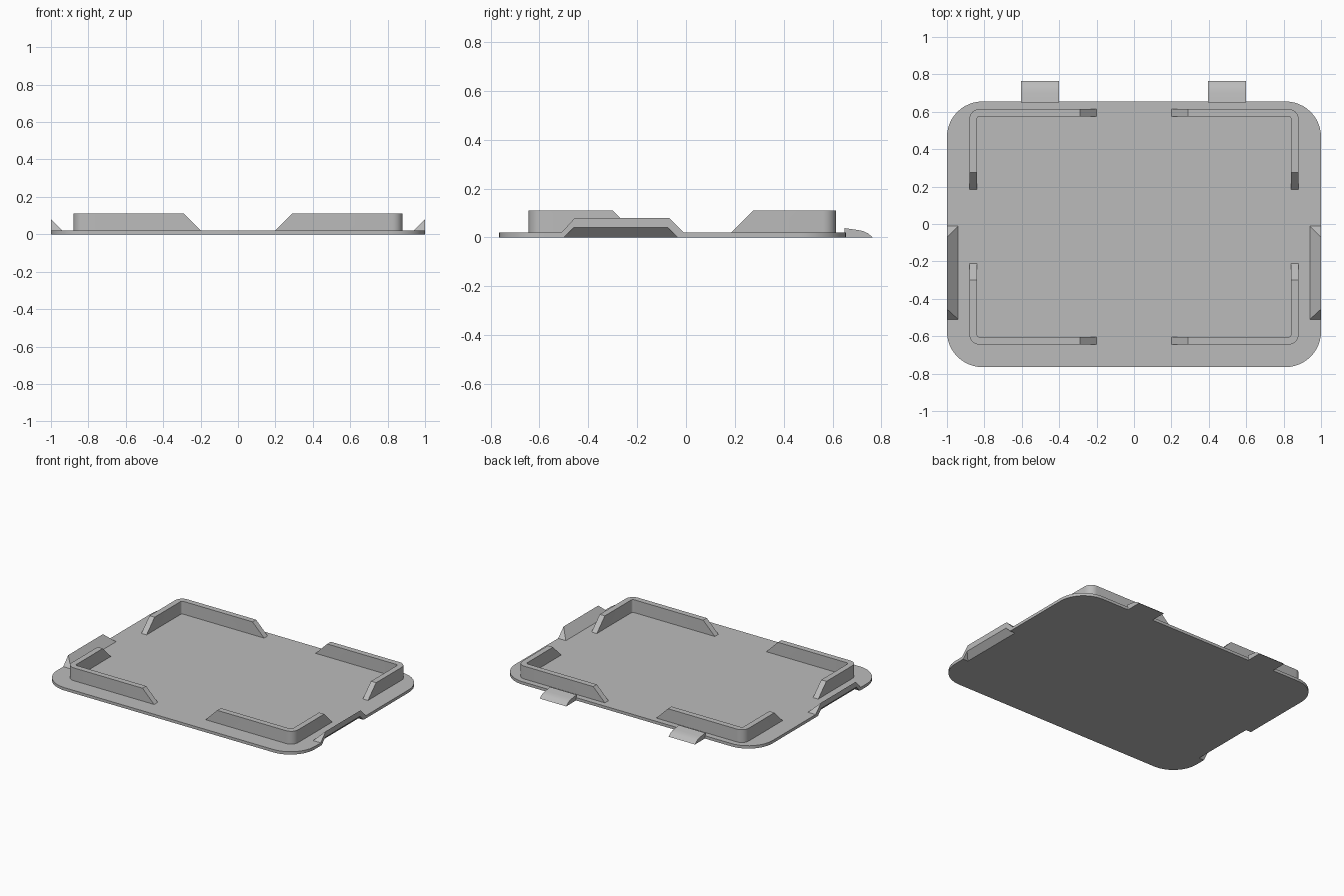
import bpy, bmesh, math
from mathutils import Vector

cube = bpy.data.objects.get("Cube")
if cube:
    bpy.data.objects.remove(cube, do_unlink=True)

grey = bpy.data.materials.new("plain grey")
grey.use_nodes = True
tone = (0.5, 0.5, 0.5, 1)
grey.diffuse_color = tone
grey.node_tree.nodes["Principled BSDF"].inputs["Base Color"].default_value = tone


def make_object(name, bm):
    bmesh.ops.recalc_face_normals(bm, faces=bm.faces)
    mesh = bpy.data.meshes.new(name)
    bm.to_mesh(mesh)
    bm.free()
    mesh.materials.append(grey)
    obj = bpy.data.objects.new(name, mesh)
    bpy.context.collection.objects.link(obj)
    return obj


def extrude(name, points, offset):
    """Solid from a flat outline pushed along an offset."""
    bm = bmesh.new()
    face = bm.faces.new([bm.verts.new(p) for p in points])
    top = bmesh.ops.extrude_face_region(bm, geom=[face])["geom"]
    verts = [v for v in top if isinstance(v, bmesh.types.BMVert)]
    bmesh.ops.translate(bm, verts=verts, vec=offset)
    return make_object(name, bm)


def hull(name, points):
    bm = bmesh.new()
    for p in points:
        bm.verts.new(p)
    bmesh.ops.convex_hull(bm, input=bm.verts)
    bmesh.ops.dissolve_limit(bm, angle_limit=0.01, verts=bm.verts, edges=bm.edges)
    return make_object(name, bm)


def arc(cx, cy, r, start, steps):
    angles = [math.radians(start + 90 * i / steps) for i in range(steps + 1)]
    return [(cx + r * math.cos(a), cy + r * math.sin(a)) for a in angles]


def boolean(obj, other, operation):
    mod = obj.modifiers.new(operation.lower(), "BOOLEAN")
    mod.object, mod.operation, mod.solver = other, operation, "EXACT"
    other.hide_render = True
    bpy.context.view_layer.objects.active = obj
    bpy.ops.object.modifier_apply(modifier=mod.name)
    bpy.data.objects.remove(other, do_unlink=True)


def smooth(obj):
    bpy.ops.object.select_all(action="DESELECT")
    obj.select_set(True)
    bpy.context.view_layer.objects.active = obj
    bpy.ops.object.shade_smooth_by_angle(angle=math.radians(25))


# Rounded base plate
FRONT, BACK, THICK, R = -0.765, 0.655, 0.02, 0.19
outline = []
for i, (sx, y) in enumerate([(1, BACK - R), (-1, BACK - R), (-1, FRONT + R), (1, FRONT + R)]):
    outline += arc(sx * (1 - R), y, R, 90 * i, 12)
plate = extrude("base_plate", [(x, y, 0) for x, y in outline], (0, 0, THICK))

# Raised finger grips on both sides, hollowed from below
for s in (1, -1):
    grip = hull("grip", [(s * x, y, z) for x, y, z in [
        (0.94, -0.51, THICK), (0.94, -0.01, THICK), (1, -0.51, THICK), (1, -0.01, THICK),
        (1, -0.455, 0.08), (1, -0.07, 0.08),
        (0.96, -0.5, 0.01), (0.96, -0.03, 0.01), (1, -0.5, 0.01), (1, -0.03, 0.01)]])
    boolean(plate, grip, "UNION")
    hollow = hull("hollow", [(s * x, y, z) for x, y, z in [
        (0.95, -0.51, -0.01), (0.95, -0.025, -0.01), (1.01, -0.51, -0.01),
        (1.01, -0.025, -0.01), (1.01, -0.45, 0.05), (1.01, -0.085, 0.05)]])
    boolean(plate, hollow, "DIFFERENCE")
smooth(plate)


# Corner ribs: an L-shaped wall with a rounded bend and sloped ends
def corner_rib(name, sx, sy, y_out, y_end):
    X, Y, W, H, RAD = 0.88, abs(y_out), 0.04, 0.11, 0.055
    outer = [(0.2, Y)] + arc(X - RAD, Y - RAD, RAD, 0, 6)[::-1] + [(X, y_end)]
    inner = [(0.2, Y - W)] + arc(X - RAD, Y - RAD, RAD - W, 0, 6)[::-1] + [(X - W, y_end)]
    slope = H - THICK
    last = len(outer) - 1
    bm = bmesh.new()
    rings = []
    for i, (o, n) in enumerate(zip(outer, inner)):
        dx = slope if i == 0 else 0
        dy = slope if i == last else 0
        section = [(*o, THICK), (*n, THICK),
                   (n[0] + dx, n[1] + dy, H), (o[0] + dx, o[1] + dy, H)]
        rings.append([bm.verts.new((sx * x, sy * y, z)) for x, y, z in section])
    for a, b in zip(rings, rings[1:]):
        for k in range(4):
            j = (k + 1) % 4
            bm.faces.new((a[k], a[j], b[j], b[k]))
    bm.faces.new(rings[0])
    bm.faces.new(rings[-1])
    smooth(make_object(name, bm))


for side, sx in (("left", 1), ("right", -1)):
    corner_rib(f"front_{side}_rib", sx, -1, -0.645, 0.21)
    corner_rib(f"back_{side}_rib", sx, 1, 0.615, 0.185)

    # Rounded latch tab on the back edge
    profile = [(BACK - 0.005, 0), (BACK - 0.005, 0.038), (0.70, 0.031), (0.725, 0.026),
               (0.745, 0.017), (0.765, 0)]
    x0 = 0.395 if sx > 0 else -0.605
    tab = extrude(f"{side}_latch_tab", [(x0, y, z) for y, z in profile], (0.205, 0, 0))
    smooth(tab)
